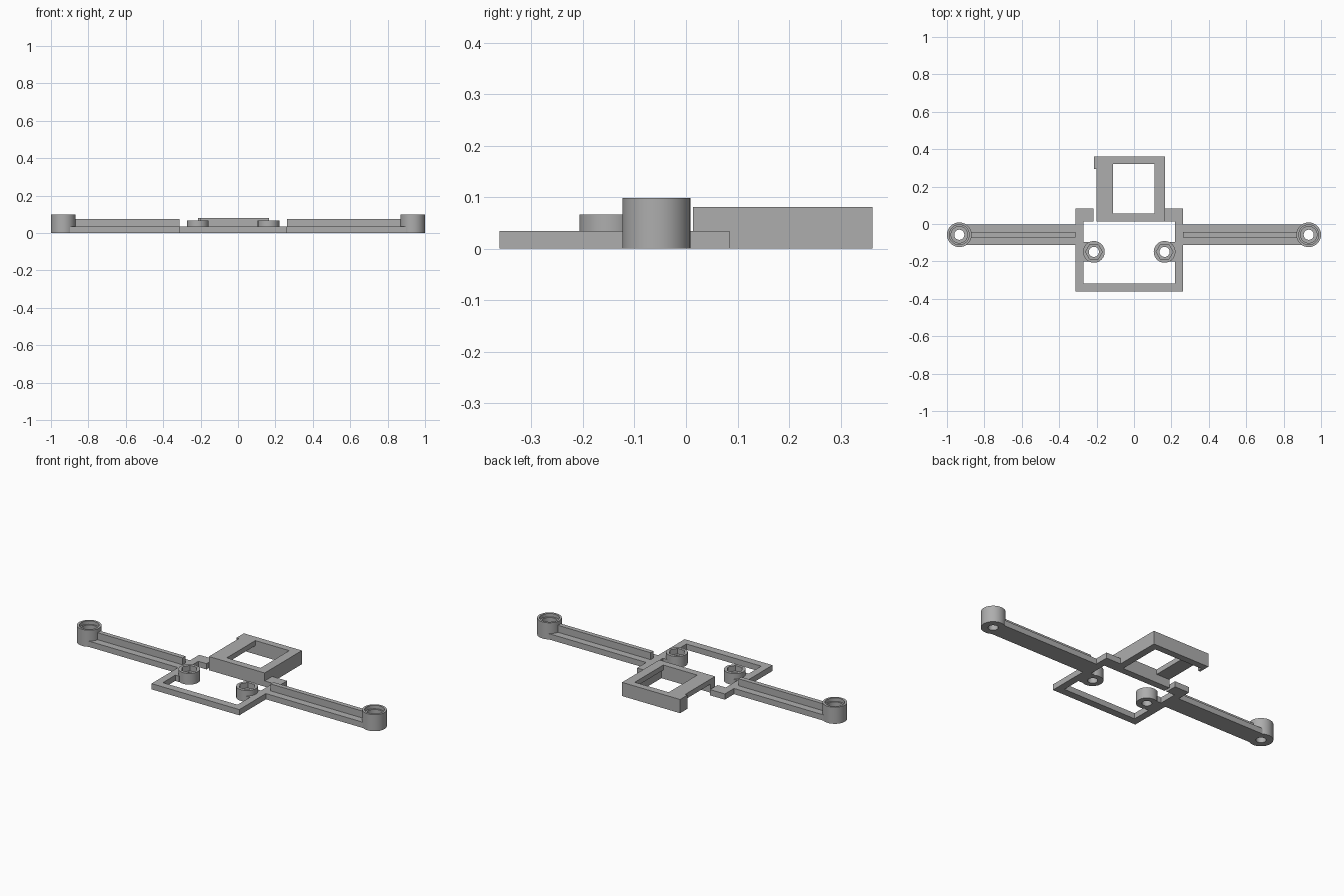
import bpy, bmesh, math

if "Cube" in bpy.data.objects:
    bpy.data.objects.remove(bpy.data.objects["Cube"], do_unlink=True)

grey = bpy.data.materials.new("plain_grey")
grey.use_nodes = True
COLOUR = (0.42, 0.42, 0.42, 1)
grey.diffuse_color = COLOUR
grey.node_tree.nodes["Principled BSDF"].inputs["Base Color"].default_value = COLOUR

BASE = 0.034      # thickness of the flat parts
TOP = 0.081       # height of the bracket
ARM_Y = -0.0575   # centre line of the arms
FRAME_X = -0.0255 # centre line of the frame
SEGMENTS = 48


def finish(name, bm, smooth=False):
    bmesh.ops.recalc_face_normals(bm, faces=bm.faces)
    mesh = bpy.data.meshes.new(name)
    bm.to_mesh(mesh)
    bm.free()
    mesh.materials.append(grey)
    obj = bpy.data.objects.new(name, mesh)
    bpy.context.collection.objects.link(obj)
    if smooth:
        bpy.ops.object.select_all(action="DESELECT")
        obj.select_set(True)
        bpy.context.view_layer.objects.active = obj
        bpy.ops.object.shade_smooth_by_angle(angle=math.radians(30))
    return obj


def prism(name, outline, z0, z1):
    """Extrude a flat outline upwards."""
    bm = bmesh.new()
    face = bm.faces.new([bm.verts.new((x, y, z0)) for x, y in outline])
    top = bmesh.ops.extrude_face_region(bm, geom=[face], use_keep_orig=True)["geom"]
    moved = [v for v in top if isinstance(v, bmesh.types.BMVert)]
    bmesh.ops.translate(bm, verts=moved, vec=(0, 0, z1 - z0))
    return finish(name, bm)


def box(name, x0, x1, y0, y1, z0, z1):
    return prism(name, [(x0, y0), (x1, y0), (x1, y1), (x0, y1)], z0, z1)


def boss(name, cx, cy, profile):
    """Closed turned ring; each step is (radius, height, is_hexagon)."""
    bm = bmesh.new()
    rings = []
    for radius, z, is_hex in profile:
        ring = []
        for i in range(SEGMENTS):
            a = math.tau * i / SEGMENTS
            r = radius
            if is_hex:
                sixth = math.pi / 3
                r *= math.cos(sixth / 2) / math.cos(a % sixth - sixth / 2)
            ring.append(bm.verts.new((cx + r * math.cos(a), cy + r * math.sin(a), z)))
        rings.append(ring)
    for a, b in zip(rings, rings[1:] + rings[:1]):
        for i in range(SEGMENTS):
            j = (i + 1) % SEGMENTS
            bm.faces.new((a[i], a[j], b[j], b[i]))
    return finish(name, bm, smooth=True)


# Open frame with two tabs reaching the bracket
half = [(0.2875, -0.362), (0.2875, 0.084), (0.1905, 0.084),
        (0.1905, 0.014), (0.2445, 0.014), (0.2445, -0.317)]
right = [(FRAME_X + x, y) for x, y in half]
left = [(FRAME_X - x, y) for x, y in reversed(half)]
prism("frame", right + left, 0, BASE)

end_profile = [(0.066, 0, False), (0.066, 0.098, False), (0.053, 0.098, False),
               (0.053, 0.078, False), (0.044, 0.078, False), (0.044, BASE, False),
               (0.027, BASE, False), (0.027, 0, False)]
nut_profile = [(0.058, 0, False), (0.058, 0.066, False), (0.045, 0.066, True),
               (0.045, BASE, True), (0.027, BASE, False), (0.027, 0, False)]

for side, label in ((1, "left"), (-1, "right")):
    # Arm, its stiffening rib and the end boss
    root = FRAME_X + side * 0.2875
    inner, outer = sorted((root, side * 0.9))
    box(label + "_arm", inner, outer, ARM_Y - 0.056, ARM_Y + 0.056, 0, BASE)
    inner, outer = sorted((root, side * 0.878))
    box(label + "_arm_rib", inner, outer, ARM_Y - 0.0135, ARM_Y + 0.0135, BASE, 0.075)
    boss(label + "_end_boss", side * 0.934, ARM_Y, end_profile)
    # Nut boss and the bridge joining it to the frame
    boss(label + "_nut_boss", FRAME_X + side * 0.189, -0.149, nut_profile)
    x0, x1 = sorted((FRAME_X + side * 0.219, FRAME_X + side * 0.2445))
    box(label + "_boss_bridge", x0, x1, -0.201, -0.097, 0, BASE)

# Bracket: three walls with a retaining lip, open on one side
prism("bracket_walls",
      [(-0.2, 0.014), (0.165, 0.014), (0.165, 0.362), (-0.215, 0.362),
       (-0.215, 0.295), (-0.2, 0.295), (-0.2, 0.322), (0.122, 0.322),
       (0.122, 0.055), (-0.2, 0.055)], 0, TOP)
# Top plates either side of the window
box("bracket_wide_plate", -0.2, -0.112, 0.055, 0.322, 0.051, TOP)
box("bracket_narrow_plate", 0.11, 0.122, 0.055, 0.322, 0.051, TOP)
